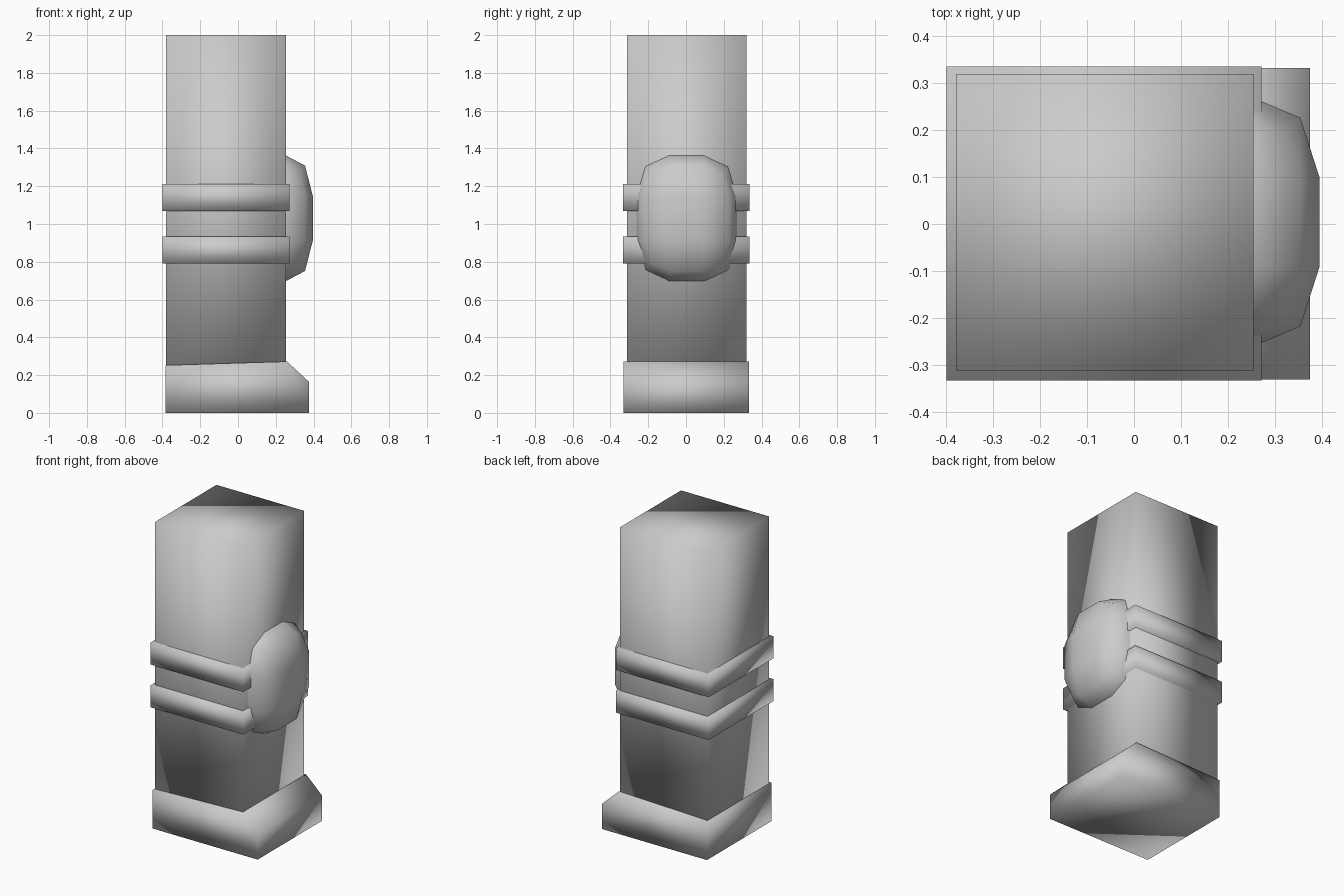
import bpy, bmesh

if "Cube" in bpy.data.objects:
    bpy.data.objects.remove(bpy.data.objects["Cube"])


def finish(bm, name):
    bmesh.ops.recalc_face_normals(bm, faces=bm.faces[:])
    mesh = bpy.data.meshes.new(name)
    bm.to_mesh(mesh)
    bm.free()
    mesh.shade_smooth()
    obj = bpy.data.objects.new(name, mesh)
    bpy.context.collection.objects.link(obj)
    return obj


def prism(name, profile, y0, y1):
    """Extrude an x-z profile along y."""
    bm = bmesh.new()
    face = bm.faces.new([bm.verts.new((x, y0, z)) for x, z in profile])
    ext = bmesh.ops.extrude_face_region(bm, geom=[face])["geom"]
    moved = [v for v in ext if isinstance(v, bmesh.types.BMVert)]
    bmesh.ops.translate(bm, vec=(0, y1 - y0, 0), verts=moved)
    # extruding keeps the starting face, so both ends are closed
    return finish(bm, name)


def box(name, x0, x1, y0, y1, z0, z1):
    return prism(name, [(x0, z0), (x1, z0), (x1, z1), (x0, z1)], y0, y1)


# Square leg column
box("leg", -0.38, 0.255, -0.313, 0.32, 0.2, 2.0)

# Two straps around the knee
for name, z in (("lower_strap", 0.79), ("upper_strap", 1.07)):
    box(name, -0.40, 0.272, -0.334, 0.336, z, z + 0.143)

# Foot with a bevelled toe
prism("foot", [(-0.385, 0), (0.375, 0), (0.375, 0.165), (0.26, 0.272),
               (-0.385, 0.252)], -0.332, 0.333)

# Knee pad: a cube cut 3 x 3 per side and rounded, half sunk in the leg
bm = bmesh.new()
bmesh.ops.create_cube(bm, size=2)
bmesh.ops.subdivide_edges(bm, edges=bm.edges[:], cuts=2, use_grid_fill=True)
outer_size = {1: 1.0, 2: 0.825, 3: 0.70}
centre, half = (0.161, 0.004, 1.03), (0.235, 0.27, 0.338)
for v in bm.verts:
    outer = [abs(c) > 0.9 for c in v.co]
    for i in range(3):
        k = outer_size[sum(outer)] if outer[i] else 0.35
        v.co[i] = centre[i] + half[i] * (k if v.co[i] > 0 else -k)
finish(bm, "knee_pad")
